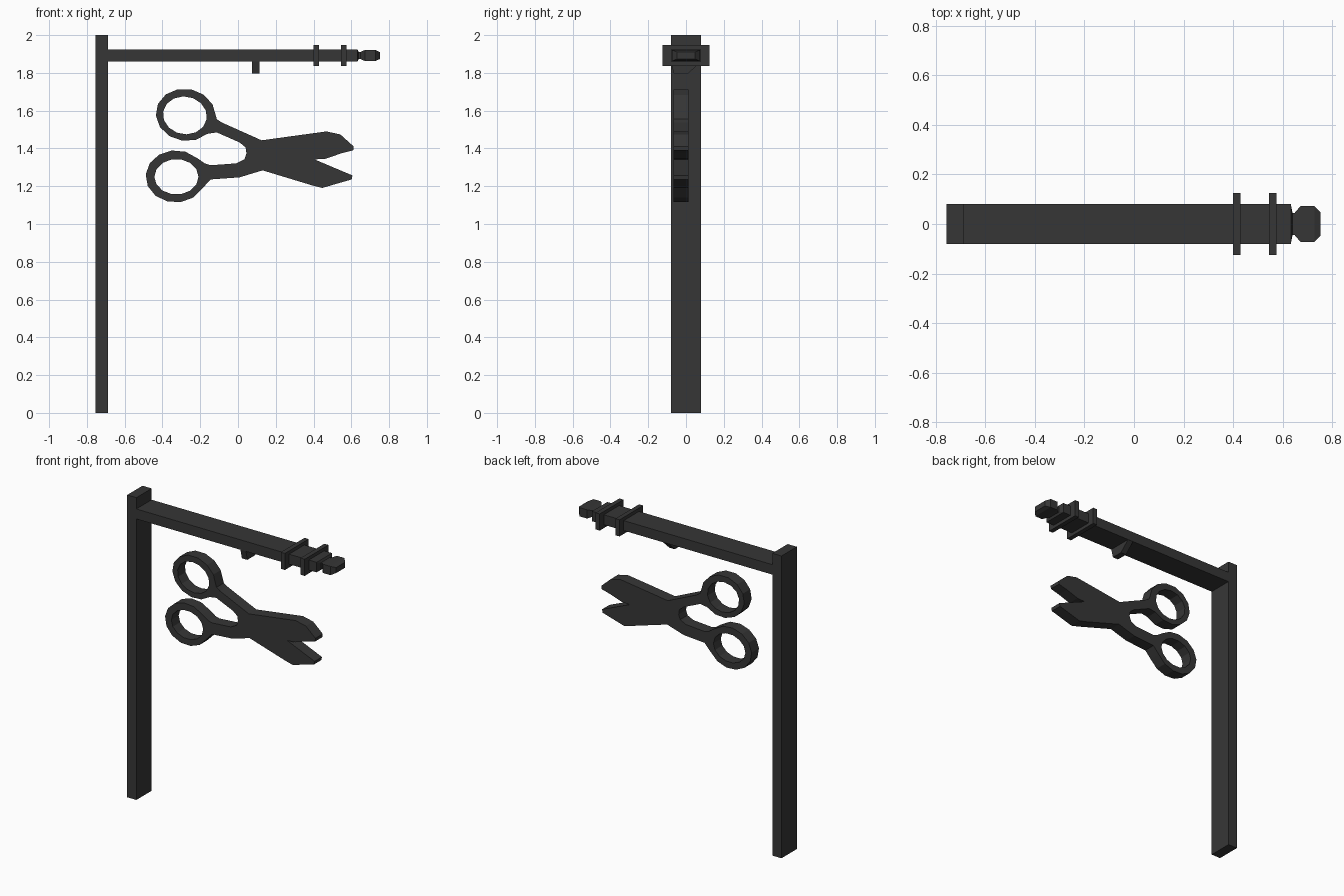
import bpy, bmesh, math

if "Cube" in bpy.data.objects:
    bpy.data.objects.remove(bpy.data.objects["Cube"])

iron = bpy.data.materials.new("dark iron")
iron.diffuse_color = (0.037, 0.037, 0.037, 1)
iron.use_nodes = True
iron.node_tree.nodes["Principled BSDF"].inputs["Base Color"].default_value = iron.diffuse_color


def finish(name, bm):
    bmesh.ops.recalc_face_normals(bm, faces=bm.faces)
    me = bpy.data.meshes.new(name)
    bm.to_mesh(me)
    bm.free()
    me.materials.append(iron)
    ob = bpy.data.objects.new(name, me)
    bpy.context.collection.objects.link(ob)
    return ob


def loft(name, rings):
    """Skin a row of four-point rings and cap both ends."""
    bm = bmesh.new()
    vs = [[bm.verts.new(p) for p in r] for r in rings]
    for a, b in zip(vs, vs[1:]):
        for i in range(4):
            j = (i + 1) % 4
            bm.faces.new((a[i], a[j], b[j], b[i]))
    bm.faces.new(vs[0])
    bm.faces.new(vs[-1])
    return finish(name, bm)


def rect_x(x, hy, hz, z):
    return [(x, -hy, z - hz), (x, hy, z - hz), (x, hy, z + hz), (x, -hy, z + hz)]


def rect_z(z, x0, x1, y0, y1):
    return [(x0, y0, z), (x1, y0, z), (x1, y1, z), (x0, y1, z)]


# Upright post
loft("post", [rect_z(z, -0.755, -0.688, -0.08, 0.08) for z in (0, 2)])

# Arm with its turned end
BZ = 1.892
loft("arm", [rect_x(x, hy, hz, BZ) for x, hy, hz in (
    (-0.688, 0.08, 0.033), (0.632, 0.08, 0.033), (0.639, 0.045, 0.019),
    (0.648, 0.045, 0.019), (0.672, 0.073, 0.029), (0.727, 0.073, 0.029),
    (0.752, 0.047, 0.018))])

# Collars around the arm
for i, x in enumerate((0.415, 0.560)):
    loft(f"collar_{i + 1}", [rect_x(x + s * 0.015, 0.124, 0.055, BZ) for s in (-1, 1)])

# Tapered hanger peg
loft("hanger_peg", [rect_z(1.86, 0.074, 0.114, -0.08, 0.08),
                    rect_z(1.797, 0.074, 0.114, -0.065, 0.012)])


# Scissors: one flat outline with two finger holes, extruded
def arc(cx, cz, rx, rz, a0, a1, n, tilt=0):
    t = math.radians(tilt)
    out = []
    for i in range(n):
        a = math.radians(a0 + (a1 - a0) * i / (n - 1))
        u, v = rx * math.cos(a), rz * math.sin(a)
        out.append((cx + u * math.cos(t) - v * math.sin(t),
                    cz + u * math.sin(t) + v * math.cos(t)))
    return out


def hole(cx, cz, rx, rz, tilt):
    return arc(cx, cz, rx, rz, 0, 360, 15, tilt)[:-1]


handle_gap = [(-0.113, 1.485), (0.008, 1.432), (0.04, 1.406), (0.045, 1.374),
              (0.034, 1.342), (-0.008, 1.321), (-0.145, 1.311), (-0.174, 1.320)]
blades = [(-0.145, 1.236), (0.008, 1.247), (0.13, 1.284), (0.394, 1.204),
          (0.446, 1.191), (0.602, 1.236), (0.606, 1.257), (0.405, 1.342),
          (0.462, 1.345), (0.547, 1.374), (0.61, 1.39), (0.612, 1.411),
          (0.542, 1.474), (0.468, 1.490), (0.314, 1.469), (0.125, 1.443),
          (-0.087, 1.538), (-0.112, 1.555)]
outline = (arc(-0.277, 1.578, 0.159, 0.138, 35, 325, 12, -10) + handle_gap
           + arc(-0.330, 1.252, 0.159, 0.138, 45, 332, 12) + blades)
curve = bpy.data.curves.new("scissors_outline", 'CURVE')
curve.dimensions = '2D'
curve.fill_mode = 'BOTH'
curve.extrude = 0.0385
for pts in (outline, hole(-0.281, 1.575, 0.117, 0.100, -10),
            hole(-0.326, 1.250, 0.117, 0.094, 0)):
    sp = curve.splines.new('POLY')
    sp.points.add(len(pts) - 1)
    for p, (x, z) in zip(sp.points, pts):
        p.co = (x, z, 0, 1)
    sp.use_cyclic_u = True
tmp = bpy.data.objects.new("scissors_outline", curve)
bpy.context.collection.objects.link(tmp)
bpy.context.view_layer.update()
me = bpy.data.meshes.new_from_object(tmp.evaluated_get(bpy.context.evaluated_depsgraph_get()))
bpy.data.objects.remove(tmp)
bm = bmesh.new()
bm.from_mesh(me)
bmesh.ops.remove_doubles(bm, verts=bm.verts, dist=0.0005)
for v in bm.verts:  # stand it upright, slightly in front of centre
    v.co = (v.co.x, -v.co.z - 0.0265, v.co.y)
for f in bm.faces:
    f.smooth = False
    f.material_index = 0
finish("scissors", bm)
